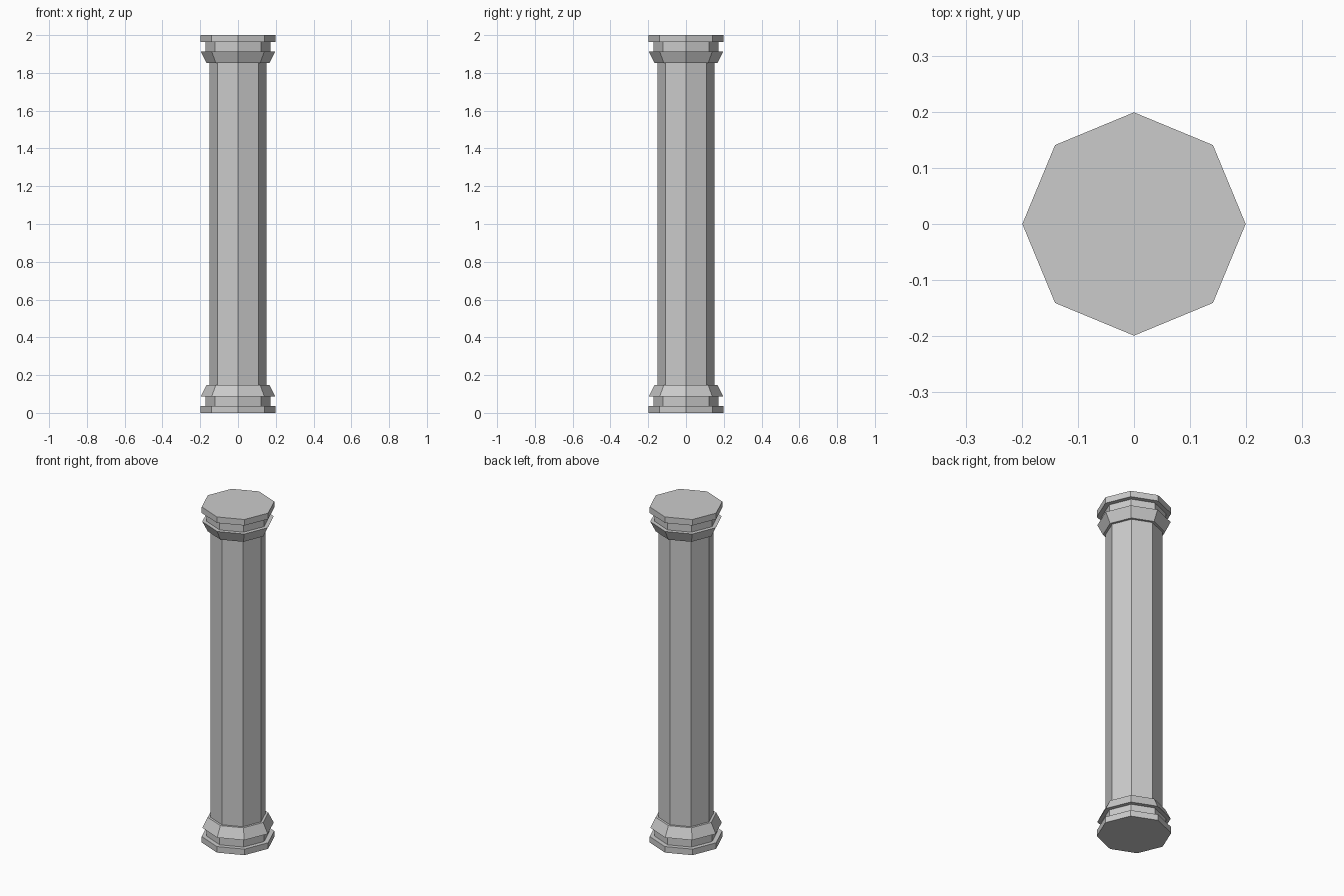
import bpy, bmesh, math

if "Cube" in bpy.data.objects:
    bpy.data.objects.remove(bpy.data.objects["Cube"])

SIDES = 8
HEIGHT = 2.0
SHAFT_R = 0.152


def lathe(name, profile, cap_start=False):
    """Octagonal flat-faced solid from (radius, z) rings, corners on the axes."""
    bm = bmesh.new()
    rings = [[bm.verts.new((r * math.cos(math.tau * i / SIDES),
                            r * math.sin(math.tau * i / SIDES), z))
              for i in range(SIDES)] for r, z in profile]
    for a, b in zip(rings, rings[1:]):
        for i in range(SIDES):
            j = (i + 1) % SIDES
            bm.faces.new((a[i], a[j], b[j], b[i]))
    if cap_start:
        bm.faces.new(rings[0][::-1])
    # profiles running downward come out inside-out
    if profile[0][1] > profile[-1][1]:
        bmesh.ops.reverse_faces(bm, faces=bm.faces[:])
    mesh = bpy.data.meshes.new(name)
    bm.to_mesh(mesh)
    bm.free()
    obj = bpy.data.objects.new(name, mesh)
    bpy.context.collection.objects.link(obj)
    return obj


# moulding: plinth, recessed neck, sloped collar, ledge to the shaft
moulding = [(0.199, 0.0), (0.199, 0.036), (0.172, 0.036), (0.172, 0.088),
            (0.196, 0.088), (0.166, 0.148), (SHAFT_R, 0.148)]

lathe("column_base", moulding, cap_start=True)
lathe("column_capital", [(r, HEIGHT - z) for r, z in moulding], cap_start=True)

# plain shaft between the mouldings
lathe("column_shaft", [(SHAFT_R, 0.148), (SHAFT_R, HEIGHT - 0.148)])
